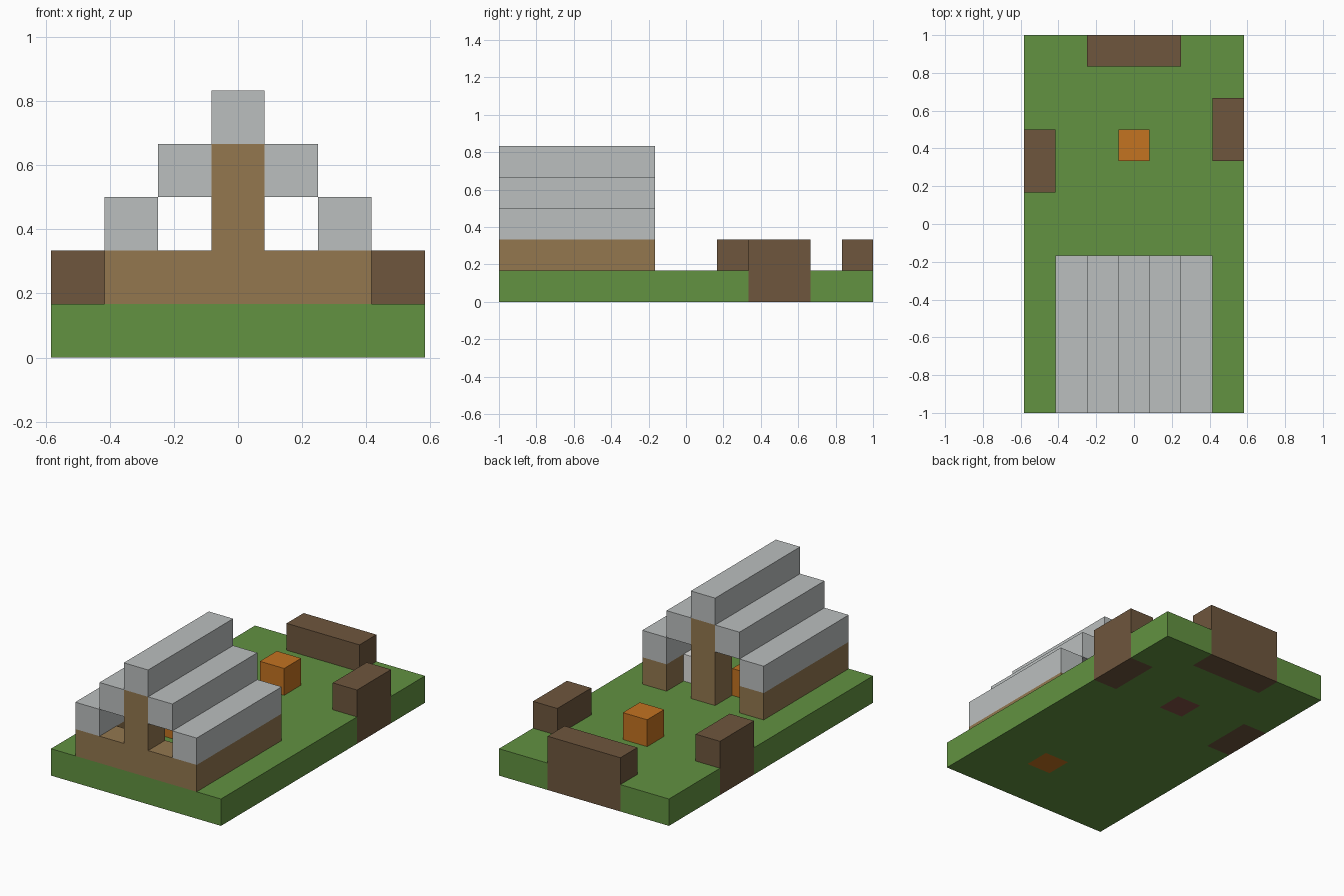
import bpy
import bmesh
from mathutils import Vector

U = 1 / 6  # one building block

cube = bpy.data.objects.get("Cube")
if cube:
    bpy.data.objects.remove(cube, do_unlink=True)


def linear(c):
    c /= 255
    return c / 12.92 if c <= 0.04045 else ((c + 0.055) / 1.055) ** 2.4


def material(name, *rgb):
    m = bpy.data.materials.new(name)
    m.use_nodes = True
    col = [linear(c) for c in rgb] + [1]
    m.diffuse_color = col
    bsdf = m.node_tree.nodes["Principled BSDF"]
    bsdf.inputs["Base Color"].default_value = col
    bsdf.inputs["Roughness"].default_value = 0.9
    return m


grass = material("grass_green", 98, 146, 65)
bark = material("dark_bark", 110, 86, 61)
planks = material("tan_planks", 147, 119, 79)
cloth = material("light_grey_cloth", 187, 191, 191)
flame = material("fire_orange", 195, 115, 33)
ember = material("reddish_stone", 130, 84, 70)
white = material("pale_white", 222, 222, 220)


def box_mesh(x, y, z):
    """Box from (min, max) ranges given in blocks."""
    bm = bmesh.new()
    bmesh.ops.create_cube(bm, size=1)
    for v in bm.verts:
        v.co = [U * (r[1] if c > 0 else r[0]) for c, r in zip(v.co, (x, y, z))]
    return bm


def finish(name, bm, mats):
    me = bpy.data.meshes.new(name)
    bm.to_mesh(me)
    bm.free()
    for m in mats:
        me.materials.append(m)
    ob = bpy.data.objects.new(name, me)
    bpy.context.collection.objects.link(ob)
    return ob


def box(name, mat, x, y, z):
    return finish(name, box_mesh(x, y, z), [mat])


def pair(name, mat, x, y, z):
    box(name + "_left", mat, x, y, z)
    box(name + "_right", mat, (-x[1], -x[0]), y, z)


# Log seats round the fire
seats = {
    "back_log": ((-1.5, 1.5), (5, 6)),
    "left_log": ((2.5, 3.5), (2, 4)),
    "right_log": ((-3.5, -2.5), (1, 3)),
}
for name, (x, y) in seats.items():
    box(name, bark, x, y, (1, 2))

# Ground slab, with the blocks sunk into it coloured by footprint
ground = box_mesh((-3.5, 3.5), (-6, 6), (0, 1))
sunk = [(x, y, 1) for x, y in seats.values()]
sunk += [((-.5, .5), (2, 3), 2), ((.5, 1.5), (-4, -3), 3)]
for axis in (0, 1):
    for cut in sorted({c for s in sunk for c in s[axis]}):
        co, no = Vector(), Vector()
        co[axis], no[axis] = cut * U, 1
        if abs(cut) < (3.5, 6)[axis]:
            geom = ground.verts[:] + ground.edges[:] + ground.faces[:]
            bmesh.ops.bisect_plane(ground, geom=geom, plane_co=co, plane_no=no)
for f in ground.faces:
    c = f.calc_center_median() / U
    for (x0, x1), (y0, y1), index in sunk:
        inside = x0 - .01 < c.x < x1 + .01 and y0 - .01 < c.y < y1 + .01
        # walls only take the colour where a log reaches the slab edge
        if inside and (index == 1 or c.z < .5):
            f.material_index = index
finish("ground", ground, [grass, bark, ember, flame])

# Campfire
box("campfire", flame, (-.5, .5), (2, 3), (1, 2))

# Tent frame: side walls, front sill and two poles
pair("tent_wall", planks, (1.5, 2.5), (-6, -1), (1, 2))
box("front_sill", planks, (-1.5, 1.5), (-6, -5), (1, 2))
box("front_pole", planks, (-.5, .5), (-6, -5), (2, 4))
box("back_pole", planks, (-.5, .5), (-2, -1), (1, 4))

# Stepped tent roof
pair("lower_roof", cloth, (1.5, 2.5), (-6, -1), (2, 3))
pair("upper_roof", cloth, (.5, 1.5), (-6, -1), (3, 4))
box("roof_ridge", cloth, (-.5, .5), (-6, -1), (4, 5))

# Furniture inside the tent
box("tent_chest", flame, (-1.5, -.5), (-3, -2), (1, 2))
box("tent_pillow", white, (.5, 1.5), (-3, -2), (1, 2))
